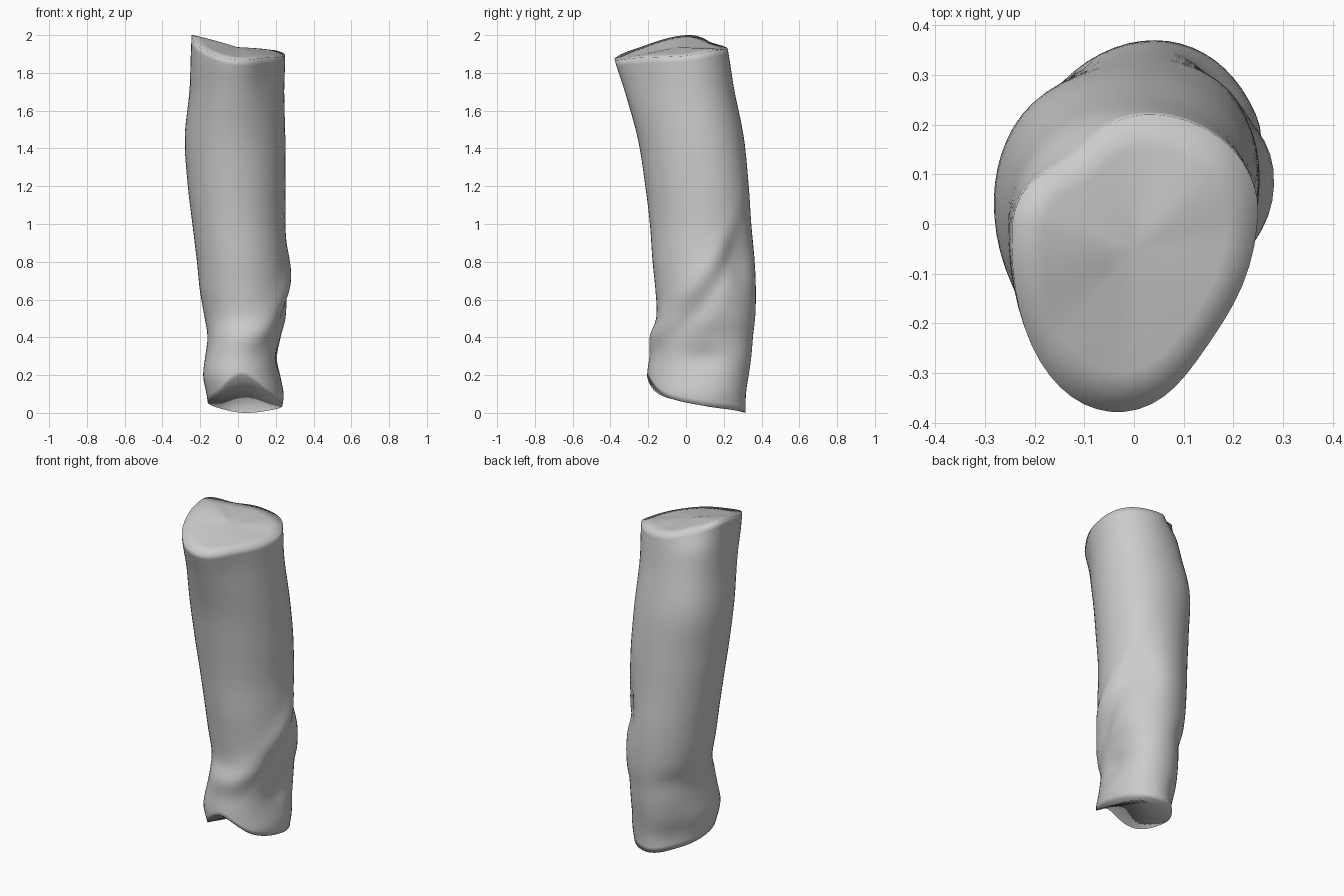
import bpy, bmesh, math
from math import sin, cos, pi, exp

if "Cube" in bpy.data.objects:
    bpy.data.objects.remove(bpy.data.objects["Cube"])

# Silhouette profile: z, x min, x max, y front, y back, y of widest point
PROFILE = [
    (0.00, -0.155, 0.23, -0.18, 0.32, 0.08),
    (0.10, -0.165, 0.24, -0.195, 0.32, 0.08),
    (0.20, -0.18, 0.22, -0.20, 0.33, 0.08),
    (0.30, -0.17, 0.21, -0.19, 0.34, 0.08),
    (0.40, -0.16, 0.22, -0.19, 0.35, 0.09),
    (0.50, -0.175, 0.25, -0.155, 0.365, 0.11),
    (0.65, -0.20, 0.27, -0.16, 0.37, 0.11),
    (0.80, -0.215, 0.265, -0.175, 0.365, 0.11),
    (1.00, -0.24, 0.25, -0.19, 0.345, 0.09),
    (1.20, -0.265, 0.25, -0.215, 0.33, 0.07),
    (1.45, -0.28, 0.25, -0.255, 0.305, 0.05),
    (1.70, -0.255, 0.245, -0.325, 0.255, 0.01),
    (1.87, -0.25, 0.25, -0.38, 0.23, 0.0),
    (2.00, -0.245, 0.25, -0.40, 0.21, 0.0),
]
# Heights around the tube in 45 degree steps: front, right, back, left
TOP_RIM = [1.87, 1.88, 1.89, 1.92, 1.93, 1.965, 2.0, 1.925]
HEM = [0.20, 0.09, 0.04, 0.015, 0.0, 0.02, 0.05, 0.09]
# Soft folds: angle, height, angular width, height spread, depth
BUMPS = [
    (135, 0.30, 35, 0.17, 0.030), (135, 0.80, 25, 0.14, -0.035),
    (135, 1.20, 35, 0.20, 0.010), (315, 0.18, 35, 0.18, 0.025),
    (315, 0.75, 35, 0.35, 0.010), (45, 1.85, 28, 0.25, -0.028),
    (45, 0.45, 28, 0.09, 0.020), (225, 0.10, 35, 0.20, -0.030),
    (225, 1.60, 30, 0.25, 0.025), (220, 1.98, 22, 0.09, -0.045),
    (95, 0.29, 20, 0.06, -0.020), (225, 0.46, 28, 0.06, -0.010),
]
N, ROWS = 56, 60


def hermite(p0, p1, m0, m1, t):
    return ((2*t**3 - 3*t*t + 1)*p0 + (t**3 - 2*t*t + t)*m0
            + (3*t*t - 2*t**3)*p1 + (t**3 - t*t)*m1)


def profile(z):
    z = min(max(z, 0), 2)
    i = max(k for k in range(len(PROFILE) - 1) if PROFILE[k][0] <= z)
    a, b = PROFILE[i], PROFILE[i + 1]
    p, q = PROFILE[max(i - 1, 0)], PROFILE[min(i + 2, len(PROFILE) - 1)]
    h = b[0] - a[0]
    t = (z - a[0]) / h
    return [hermite(a[k], b[k], (b[k]-p[k])/(b[0]-p[0])*h,
                    (q[k]-a[k])/(q[0]-a[0])*h, t) for k in range(1, 6)]


def around(keys, ang):
    u = (ang / (2*pi) * 8) % 8
    i = int(u)
    k = [keys[(i + d) % 8] for d in (-1, 0, 1, 2)]
    return hermite(k[1], k[2], (k[2]-k[0])/2, (k[3]-k[1])/2, u - i)


def folds(ang, z):
    deg = math.degrees(ang)
    d = 0
    for a0, z0, wa, wz, depth in BUMPS:
        da = (deg - a0 + 180) % 360 - 180
        d += depth*exp(-(da/wa)**2 - ((z - z0)/wz)**2)
    # diagonal ridge from the front ankle up to the right rear, groove under it
    if deg < 200:
        line = 0.42 + 0.62*(deg/140)**1.8
        fade = exp(-((deg - 75)/45)**2)
        d += fade*(0.016*exp(-((z-line-0.06)/0.08)**2)
                   - 0.018*exp(-((z-line+0.10)/0.08)**2))
    return d


def point(ang, v):
    zn = 1.9*v
    s = min(max((zn - 1.4)/0.5, 0), 1)
    z = zn + (around(TOP_RIM, ang) - 1.9)*s*s*(3 - 2*s)
    z += around(HEM, ang)*max(0, 1 - zn/0.6)
    x0, x1, yf, yb, yc = profile(z)
    d = folds(ang, z)
    rx = (x1 - x0)/2 + d
    ry = (yc - yf if cos(ang) > 0 else yb - yc) + d
    # front lobe leans slightly left, rear lobe slightly right
    return ((x0 + x1)/2 + rx*sin(ang) - 0.02*cos(ang)*v, yc - ry*cos(ang), z)


# Cloth tube
bm = bmesh.new()
angles = [2*pi*i/N for i in range(N)]
rings = [[bm.verts.new(point(a, r/ROWS)) for a in angles] for r in range(ROWS + 1)]
hem = rings[0]

# Gently domed lid closing the slanted top
rim = [v.co.copy() for v in rings[-1]]
centre = sum((c for c in rim), rim[0]*0)/N
for k in (0.75, 0.5, 0.25):
    ring = []
    for c in rim:
        p = centre.lerp(c, k)
        p.z += 0.012*(1 - k*k)
        ring.append(bm.verts.new(p))
    rings.append(ring)
for a, b in zip(rings, rings[1:]):
    for i in range(N):
        j = (i + 1) % N
        bm.faces.new((a[i], a[j], b[j], b[i]))
tip = bm.verts.new((centre.x, centre.y, centre.z + 0.012))
for i in range(N):
    bm.faces.new((rings[-1][i], rings[-1][(i + 1) % N], tip))

# Arched underside: strips bridging the front hem to the rear hem
half = N//2
for i in range(-half//2, half//2):
    quad = [hem[i % N], hem[(i + 1) % N],
            hem[(half - i - 1) % N], hem[(half - i) % N]]
    bm.faces.new(list(dict.fromkeys(quad)))
bmesh.ops.recalc_face_normals(bm, faces=bm.faces)
for f in bm.faces:
    f.smooth = True

mesh = bpy.data.meshes.new("cloth_leg")
bm.to_mesh(mesh)
bm.free()
obj = bpy.data.objects.new("cloth_leg", mesh)
bpy.context.collection.objects.link(obj)
